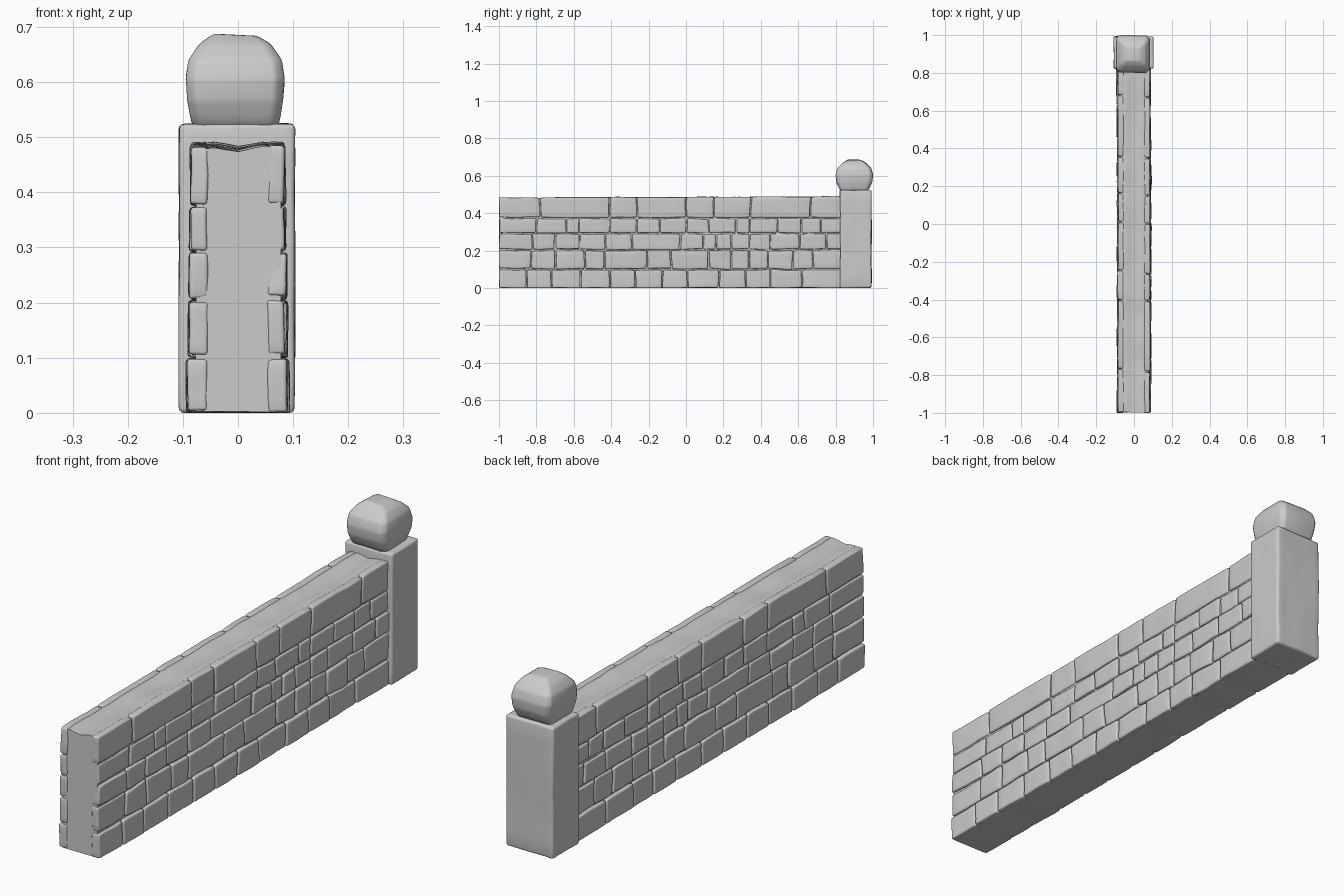
import bpy, bmesh, random
from mathutils import Vector, noise

if "Cube" in bpy.data.objects:
    bpy.data.objects.remove(bpy.data.objects["Cube"])

random.seed(4)


def warp(co, amp):
    """Gentle hand-carved waviness, shared by neighbouring parts."""
    n = noise.noise_vector(co * 9.0)
    m = noise.noise_vector(co * 30.0)
    p = co + Vector((n.x * amp * 0.4 + m.x * 0.0015, n.y * amp, n.z * amp * 0.6))
    return Vector((p.x, min(max(p.y, -1.0), 1.0), max(p.z, 0.0)))


def round_edges(bm, width):
    sharp = [e for e in bm.edges if e.is_manifold and e.calc_face_angle() > 0.9]
    bmesh.ops.bevel(bm, geom=sharp, offset=width, segments=3, profile=0.5, affect='EDGES')


def block(lo, hi, cuts, width, amp, jitter=0.0):
    """Rounded, slightly wavy block between two corners."""
    bm = bmesh.new()
    bmesh.ops.create_cube(bm, size=1)
    for v in bm.verts:
        v.co = Vector([lo[i] if v.co[i] < 0 else hi[i] for i in range(3)])
        v.co += Vector((0, random.uniform(-jitter, jitter), random.uniform(-jitter, jitter)))
    bmesh.ops.subdivide_edges(bm, edges=bm.edges[:], cuts=cuts, use_grid_fill=True)
    for v in bm.verts:
        v.co = warp(v.co, amp)
    round_edges(bm, width)
    return bm


def loft(rings):
    """Closed skin through equal-length rings, capped at both ends."""
    bm = bmesh.new()
    vs = [[bm.verts.new(p) for p in ring] for ring in rings]
    n = len(rings[0])
    for a, b in zip(vs, vs[1:]):
        for i in range(n):
            j = (i + 1) % n
            bm.faces.new((a[i], a[j], b[j], b[i]))
    bm.faces.new(vs[0][::-1])
    bm.faces.new(vs[-1])
    bmesh.ops.recalc_face_normals(bm, faces=bm.faces[:])
    return bm


def finish(name, parts, angle=0.7):
    """Join bmesh parts into one smooth-shaded object."""
    me = bpy.data.meshes.new(name)
    total = bmesh.new()
    for bm in parts:
        tmp = bpy.data.meshes.new("tmp")
        bm.to_mesh(tmp)
        total.from_mesh(tmp)
        bpy.data.meshes.remove(tmp)
        bm.free()
    total.to_mesh(me)
    total.free()
    ob = bpy.data.objects.new(name, me)
    bpy.context.collection.objects.link(ob)
    bpy.ops.object.select_all(action='DESELECT')
    ob.select_set(True)
    bpy.context.view_layer.objects.active = ob
    bpy.ops.object.shade_smooth_by_angle(angle=angle)
    return ob


# Wall core with a shallow dip along the top
half = [(0.077, 0), (0.077, 0.472), (0.064, 0.484), (0.045, 0.486), (0.025, 0.482)]
profile = half + [(0, 0.477)] + [(-x, z) for x, z in half[::-1]]
N = 60
rings = []
for k in range(N + 1):
    y = -0.998 + 1.838 * k / N
    rings.append([warp(Vector((x, y, z + 0.004 * y * (z > 0.4))), 0.008) for x, z in profile])
finish("wall_core", [loft(rings)])

# Stone courses: bottom, top, outer face, vertical joints
courses = [
    (0.000, 0.100, 0.090, (-0.85, -0.72, -0.56, -0.41, -0.275, -0.125, 0.01, 0.175, 0.32, 0.45, 0.62)),
    (0.100, 0.205, 0.087, (-0.825, -0.70, -0.54, -0.44, -0.21, -0.08, 0.12, 0.24, 0.34, 0.44, 0.57, 0.68)),
    (0.205, 0.292, 0.086, (-0.82, -0.70, -0.565, -0.43, -0.29, -0.03, 0.09, 0.16, 0.245, 0.345, 0.45, 0.61, 0.75)),
    (0.292, 0.375, 0.084, (-0.80, -0.64, -0.57, -0.41, -0.26, -0.14, 0.0, 0.12, 0.27, 0.345, 0.49, 0.62, 0.72)),
    (0.375, 0.487, 0.084, (-0.78, -0.41, -0.26, 0.0, 0.15, 0.345, 0.67)),
]
g = 0.003
for side, label in ((1, "right"), (-1, "left")):
    stones = []
    for r, (z0, z1, face, joints) in enumerate(courses):
        shift = 0 if side > 0 else 0.012
        ys = [-1.0] + [y + shift for y in joints] + [0.835]
        for a, b in zip(ys, ys[1:]):
            lift = 0.004 * (a + b) / 2 if r == 4 else 0
            out = side * (face + random.uniform(-0.002, 0.003))
            xs = sorted((side * 0.055, out))
            top = z1 + lift - (g if r < 4 else 0)
            lo = (xs[0], a + (g if a > -1 else 0), z0 + (g if r else 0))
            stones.append(block(lo, (xs[1], b - g, top), 3, 0.006, 0.008,
                                0.003 if 0 < r < 4 else 0.001))
    finish("stones_" + label, stones)

# End pillar
finish("pillar", [block((-0.107, 0.823, 0), (0.103, 0.992, 0.524), 7, 0.009, 0.005)])

# Faceted cap stone: height, half width, half depth
cap_rings = [(0.518, 0.076, 0.070), (0.535, 0.081, 0.082), (0.565, 0.087, 0.095),
             (0.605, 0.090, 0.099), (0.640, 0.084, 0.090), (0.668, 0.064, 0.062),
             (0.685, 0.038, 0.036)]
rings = []
for z, w, d in cap_rings:
    c = 0.82
    ring = [(w, -d * c), (w, d * c), (w * c, d), (-w * c, d),
            (-w, d * c), (-w, -d * c), (-w * c, -d), (w * c, -d)]
    rings.append([Vector((x - 0.005, 0.9 + y, z)) for x, y in ring])
cap = loft(rings)
bmesh.ops.bevel(cap, geom=[e for e in cap.edges if e.calc_face_angle() > 0.15],
                offset=0.006, segments=2, profile=0.5, affect='EDGES')
for v in cap.verts:
    v.co += noise.noise_vector(v.co * 14) * 0.003
finish("cap_stone", [cap], 0.9)
